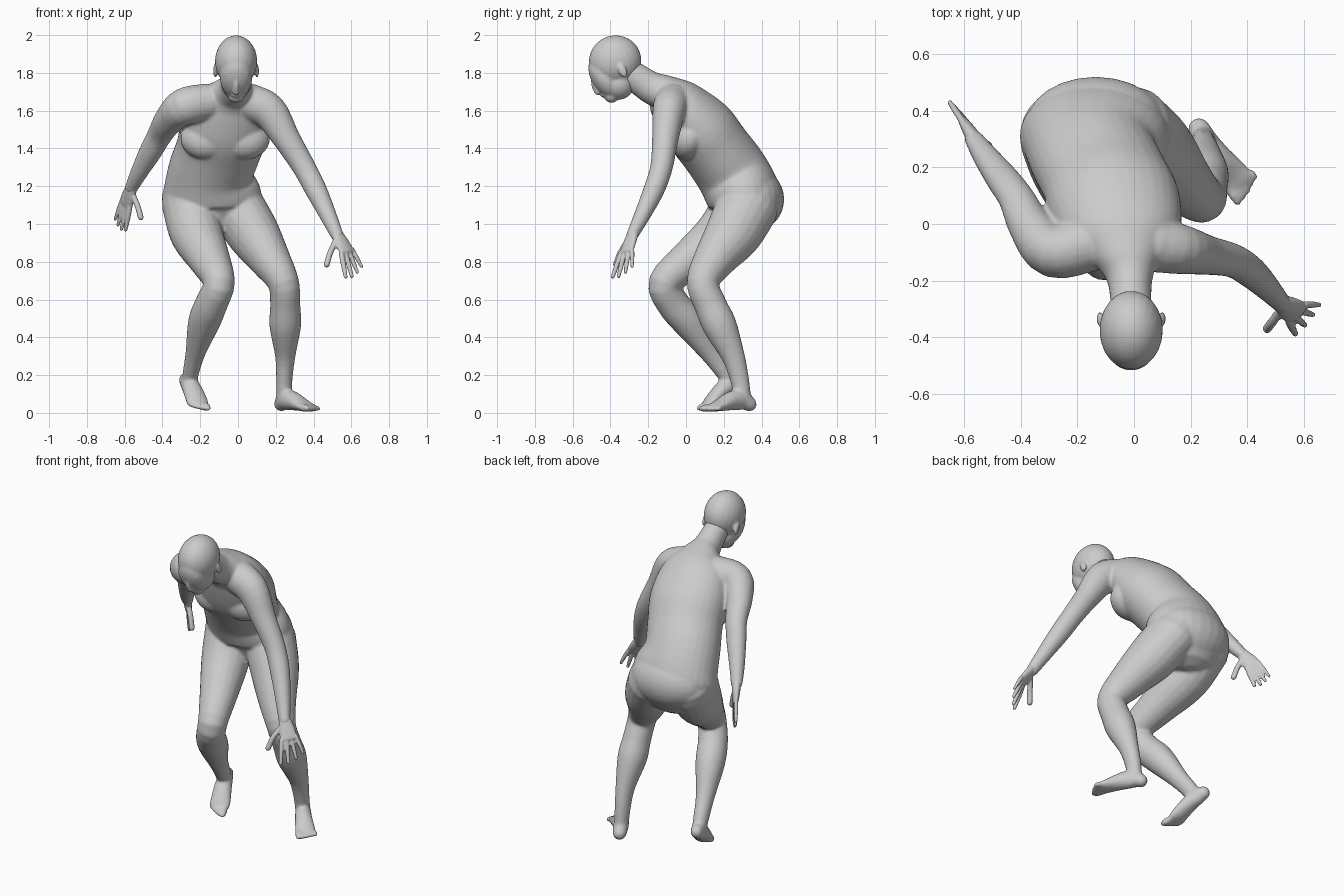
import bpy
import bmesh
import math
from mathutils import Vector, Matrix

cube = bpy.data.objects.get("Cube")
if cube:
    bpy.data.objects.remove(cube)

skin = bpy.data.materials.new("grey skin")
skin.use_nodes = True
grey = (0.6, 0.6, 0.6, 1)
skin.diffuse_color = grey
skin.node_tree.nodes["Principled BSDF"].inputs["Base Color"].default_value = grey


def spline(stations, steps=4):
    """Catmull-Rom interpolation through stations of any dimension."""
    pts = [Vector(s) for s in stations]
    pts = [2 * pts[0] - pts[1]] + pts + [2 * pts[-1] - pts[-2]]
    out = []
    for a, b, c, d in zip(pts, pts[1:], pts[2:], pts[3:]):
        for i in range(steps):
            t = i / steps
            out.append(b + (c - a) * t / 2 + (a * 2 - b * 5 + c * 4 - d) * t * t / 2
                       + (b * 3 - a - c * 3 + d) * t ** 3 / 2)
    return out + [pts[-2]]


def tube(bm, stations, side=(1, 0, 0), sides=20):
    """Round-ended limb: stations are x, y, z, half width, half depth."""
    path = spline(stations)
    centres = [Vector(p[:3]) for p in path]
    rings = []
    last = len(path) - 1
    for i, p in enumerate(path):
        axis = (centres[min(i + 1, last)] - centres[max(i - 1, 0)]).normalized()
        u = Vector(side)
        u = (u - u.dot(axis) * axis).normalized()
        v = axis.cross(u)
        w, d = p[3], p[4]
        ring = [(centres[i], u * w, v * d, 1)]
        if i in (0, last):
            sign = -1 if i == 0 else 1
            caps = [(centres[i] + axis * sign * min(w, d) * math.sin(a),
                     u * w, v * d, math.cos(a)) for a in (0.5, 1.0, 1.4)]
            ring = caps[::-1] + ring if i == 0 else ring + caps
        rings += ring
    loops = []
    for c, u, v, k in rings:
        angles = [math.tau * j / sides for j in range(sides)]
        loops.append([bm.verts.new(c + (u * math.cos(a) + v * math.sin(a)) * k) for a in angles])
    for low, high in zip(loops, loops[1:]):
        for j in range(sides):
            n = (j + 1) % sides
            bm.faces.new((low[j], low[n], high[n], high[j]))
    bm.faces.new(loops[0][::-1])
    bm.faces.new(loops[-1])


def ball(bm, centre, radii, pitch=0):
    """Ellipsoid, pitched about the x axis."""
    m = (Matrix.Translation(centre) @ Matrix.Rotation(math.radians(pitch), 4, "X")
         @ Matrix.Diagonal((*radii, 1)))
    bmesh.ops.create_uvsphere(bm, u_segments=24, v_segments=16, radius=1, matrix=m)


def digits(bm, bases, tips, radii, lengths):
    """Fan of fingers or toes between the first and last digit."""
    for i, length in enumerate(lengths):
        t = i / (len(lengths) - 1)
        a = Vector(bases[0]).lerp(Vector(bases[1]), t)
        b = a + (Vector(tips[0]).lerp(Vector(tips[1]), t) - a) * length
        r = radii[0] + (radii[1] - radii[0]) * t
        tube(bm, [(*a, r, r), (*a.lerp(b, 0.5), r, r), (*b, r * 0.75, r * 0.75)],
             (0.6, 0.8, 0.1), 10)


def finish(bm, name, voxel, smoothing):
    """Fuse the overlapping forms into one smooth surface."""
    bmesh.ops.recalc_face_normals(bm, faces=bm.faces)
    mesh = bpy.data.meshes.new(name)
    bm.to_mesh(mesh)
    bm.free()
    mesh.materials.append(skin)
    obj = bpy.data.objects.new(name, mesh)
    bpy.context.collection.objects.link(obj)
    fuse = obj.modifiers.new("fuse", "REMESH")
    fuse.mode = "VOXEL"
    fuse.voxel_size = voxel
    fuse.use_smooth_shade = True
    soft = obj.modifiers.new("soften", "SMOOTH")
    soft.factor = 0.5
    soft.iterations = smoothing


# Trunk, leaning forward from pelvis to neck
body = bmesh.new()
tube(body, [(-.14, .32, 1.08, .24, .165), (-.14, .305, 1.15, .265, .195),
            (-.145, .245, 1.27, .228, .193), (-.105, .16, 1.39, .225, .187),
            (-.07, .07, 1.51, .235, .185), (-.04, -.03, 1.63, .205, .14),
            (-.025, -.11, 1.69, .13, .1), (-.015, -.19, 1.725, .082, .085),
            (-.01, -.3, 1.8, .07, .075)], sides=32)

# Chest and seat masses
for x in (-.165, .03):
    ball(body, (x, .02, 1.455), (.14, .1, .12), -25)
ball(body, (-.135, .355, 1.13), (.245, .165, .17))

# Arms
tube(body, [(-.16, -.07, 1.645, .1, .1), (-.285, -.095, 1.62, .095, .1),
            (-.365, -.01, 1.55, .075, .08), (-.415, .09, 1.47, .06, .066),
            (-.465, .16, 1.38, .055, .06), (-.525, .24, 1.27, .044, .046),
            (-.565, .3, 1.19, .032, .035)], (0, 1, 0))
tube(body, [(.06, -.07, 1.645, .1, .1), (.165, -.09, 1.595, .088, .095),
            (.258, -.11, 1.45, .07, .073), (.35, -.13, 1.3, .06, .062),
            (.413, -.17, 1.18, .056, .058), (.475, -.23, 1.05, .044, .046),
            (.525, -.285, .94, .032, .035)], (0, 1, 0))

# Legs
tube(body, [(-.01, .33, 1.1, .145, .165), (.08, .25, .95, .14, .15),
            (.17, .15, .81, .11, .112), (.24, .09, .69, .084, .087),
            (.25, .13, .57, .08, .086), (.25, .18, .46, .084, .09),
            (.25, .25, .3, .054, .062), (.245, .285, .17, .043, .05),
            (.245, .3, .07, .042, .045)])
tube(body, [(-.26, .31, 1.11, .145, .165), (-.22, .19, .95, .14, .14),
            (-.15, .02, .81, .11, .108), (-.1, -.112, .69, .084, .087),
            (-.14, -.07, .58, .086, .087), (-.18, .015, .48, .085, .087),
            (-.225, .13, .32, .053, .058), (-.25, .21, .21, .043, .049),
            (-.258, .24, .15, .04, .042)])

# Feet: left one flat, right one with its heel raised
feet = [
    ([(.23, .335, .047, .04, .04), (.25, .295, .07, .045, .055),
      (.295, .235, .062, .05, .05), (.347, .175, .038, .058, .03),
      (.37, .145, .029, .06, .022)], (.8, .6, 0),
     [(.345, .12, .027), (.41, .18, .025)],
     [(.365, .08, .023), (.43, .165, .02)]),
    ([(-.278, .29, .175, .036, .04), (-.265, .255, .165, .043, .05),
      (-.245, .2, .13, .052, .046), (-.22, .14, .072, .06, .034),
      (-.212, .115, .05, .06, .024)], (-.95, -.1, .2),
     [(-.17, .1, .036), (-.26, .13, .06)],
     [(-.158, .07, .024), (-.25, .09, .038)]),
]
for sole, across, roots, tips in feet:
    tube(body, sole, across)
    digits(body, roots, tips, (.021, .015), (1, 1.1, 1.1, 1, .9))
finish(body, "body_with_legs_and_feet", .0085, 8)

# Head, pitched down
head = bmesh.new()
ball(head, (-.01, -.375, 1.862), (.112, .14, .136), 25)
ball(head, (-.01, -.43, 1.777), (.086, .072, .122), 30)
ball(head, (-.01, -.36, 1.745), (.08, .085, .088), 30)
ball(head, (-.01, -.395, 1.677), (.044, .038, .036))
tube(head, [(-.01, -.495, 1.775, .01, .01), (-.01, -.487, 1.73, .013, .014),
            (-.01, -.468, 1.695, .02, .014)], sides=12)
ball(head, (-.01, -.435, 1.684), (.028, .018, .011), 35)
for s in (-1, 1):
    ball(head, (-.01 + s * .036, -.482, 1.795), (.034, .017, .01), 20)
    ball(head, (-.01 + s * .11, -.335, 1.81), (.012, .022, .038), 25)
finish(head, "head", .007, 5)

# Hands: palm, four fingers and a thumb
hands = {
    "left_hand": ((.515, -.275, .965), [(.547, -.345, .845), (.605, -.285, .865)],
                  [(.57, -.388, .72), (.657, -.285, .77)],
                  [(.515, -.31, .905), (.487, -.348, .845), (.47, -.37, .785)]),
    "right_hand": ((-.557, .288, 1.21), [(-.572, .328, 1.09), (-.615, .377, 1.125)],
                   [(-.595, .365, .97), (-.652, .432, 1.02)],
                   [(-.555, .3, 1.15), (-.53, .285, 1.09), (-.515, .275, 1.035)]),
}
for name, (wrist, knuckles, tips, thumb) in hands.items():
    hand = bmesh.new()
    first, last = Vector(knuckles[0]), Vector(knuckles[1])
    middle = (first + last) / 2
    centre = Vector(wrist).lerp(middle, 0.6)
    tube(hand, [(*wrist, .03, .028), (*centre, .046, .023), (*middle, .05, .017)],
         last - first)
    digits(hand, knuckles, tips, (.014, .012), (1, 1.12, 1.08, .95))
    tube(hand, [(*p, .017, .016) for p in thumb], (0, 1, 0), 10)
    finish(hand, name, .0055, 2)
